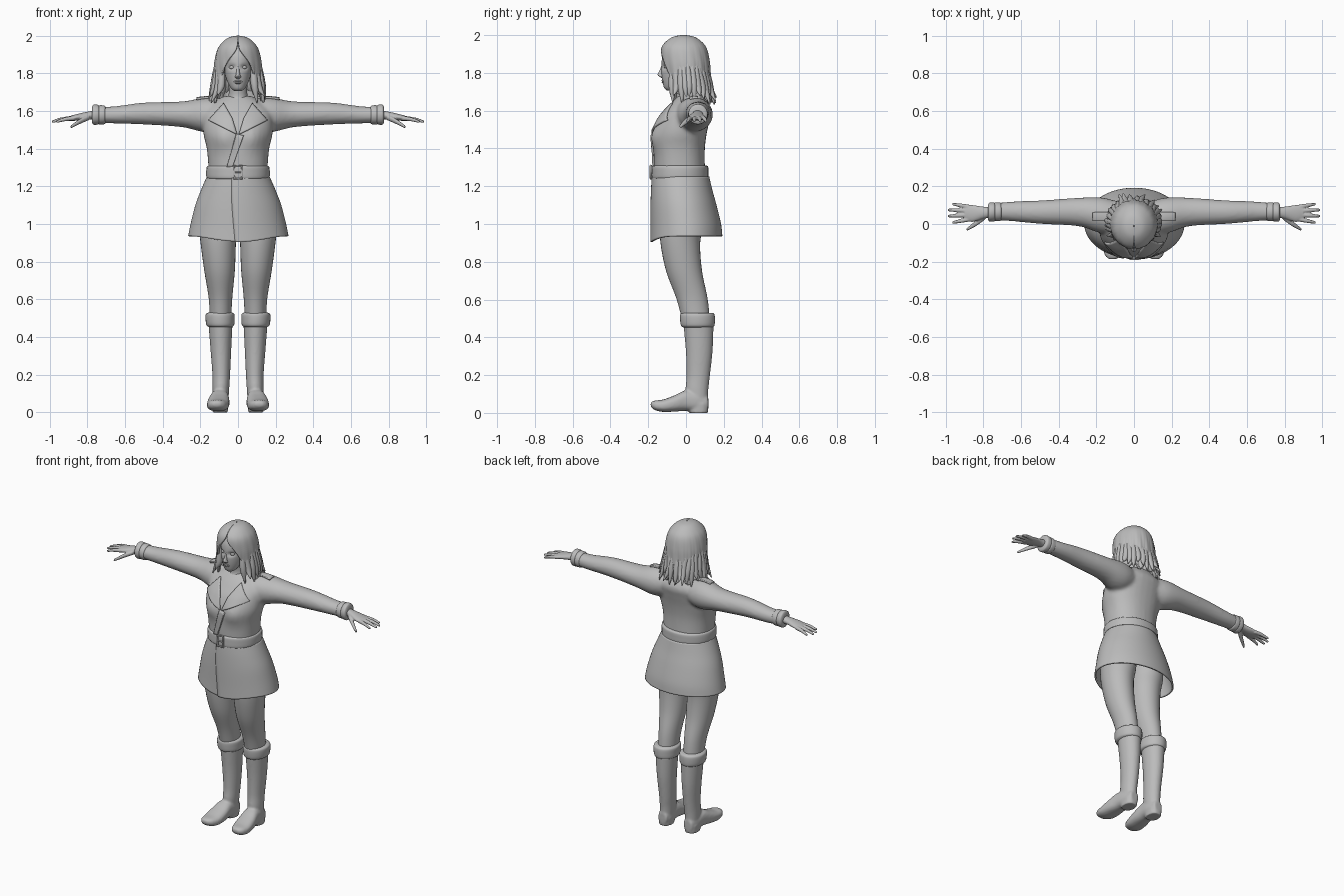
import bpy, bmesh, math, random
from math import sin, cos, pi, exp
from mathutils import Vector
from mathutils.bvhtree import BVHTree

random.seed(4)
if "Cube" in bpy.data.objects:
    bpy.data.objects.remove(bpy.data.objects["Cube"])

grey = bpy.data.materials.new("plain_grey")
grey.use_nodes = True
grey.diffuse_color = (.5, .5, .5, 1)
grey.node_tree.nodes["Principled BSDF"].inputs["Base Color"].default_value = (.5, .5, .5, 1)


def spline(rows, steps):
    """Catmull-Rom interpolation of section rows."""
    out = []
    for i in range(len(rows) - 1):
        p, a, b, n = rows[max(i - 1, 0)], rows[i], rows[i + 1], rows[min(i + 2, len(rows) - 1)]
        for s in range(steps):
            t = s / steps
            out.append([y + t / 2 * (z - x + t * (2 * x - 5 * y + 4 * z - w + t * (3 * (y - z) + w - x)))
                        for x, y, z, w in zip(p, a, b, n)])
    return out + [list(rows[-1])]


def loft(bm, rows, axis=2, sides=32, steps=5, power=1, spiral=0):
    """Rows: position, two centres, two radii, optional front gap angle (open shell)."""
    is_open = len(rows[0]) > 5
    rings = []
    for t, a, b, ra, rb, *gap in spline(rows, steps):
        g = gap[0] if gap else 0
        ring = []
        for k in range(sides):
            u = k / (sides - 1 if is_open else sides)
            ang = -pi / 2 + g + 2 * (pi - g) * u
            grow = 1 + spiral * (1 - u)
            c, s = (math.copysign(abs(f) ** power, f) for f in (cos(ang), sin(ang)))
            co = [a + ra * c * grow, b + rb * s * grow]
            co.insert(axis, t)
            ring.append(bm.verts.new(co))
        rings.append(ring)
    for low, high in zip(rings, rings[1:]):
        for k in range(sides - is_open):
            j = (k + 1) % sides
            bm.faces.new((low[k], low[j], high[j], high[k]))
    if not is_open:
        bm.faces.new(rings[0])
        bm.faces.new(rings[-1])


def finish(name, bm, voxel=0, mirror=False, thick=0):
    bmesh.ops.recalc_face_normals(bm, faces=bm.faces)
    mesh = bpy.data.meshes.new(name)
    bm.to_mesh(mesh)
    bm.free()
    mesh.materials.append(grey)
    obj = bpy.data.objects.new(name, mesh)
    bpy.context.collection.objects.link(obj)
    bpy.ops.object.select_all(action='DESELECT')
    obj.select_set(True)
    bpy.context.view_layer.objects.active = obj
    bpy.ops.object.shade_smooth_by_angle(angle=math.radians(45))
    if voxel:
        remesh = obj.modifiers.new("fuse", 'REMESH')
        remesh.mode, remesh.voxel_size, remesh.use_smooth_shade = 'VOXEL', voxel, True
        relax = obj.modifiers.new("relax", 'SMOOTH')
        relax.factor, relax.iterations = .5, 4
    if thick:
        shell = obj.modifiers.new("thickness", 'SOLIDIFY')
        shell.thickness, shell.offset = thick, 0
    if mirror:
        obj.modifiers.new("mirror", 'MIRROR').use_mirror_merge = False
    return obj


def part(name, *lofts, axis=2, power=1, **kw):
    bm = bmesh.new()
    for rows in lofts:
        loft(bm, rows, axis, power=power)
    return finish(name, bm, **kw)


def drape(name, outline, tree, axis=1, mirror=False):
    """Flat outline pressed on to a surface, from the front or from above."""
    bm = bmesh.new()
    side = -2 if axis == 1 else 3
    points = [Vector((a, side, b) if axis == 1 else (a, b, side)) for a, b in outline]
    bm.faces.new([bm.verts.new(p) for p in points])
    bmesh.ops.triangulate(bm, faces=bm.faces)
    bmesh.ops.subdivide_edges(bm, edges=bm.edges, cuts=9, use_grid_fill=True)
    ray = Vector((0, 1, 0)) if axis == 1 else Vector((0, 0, -1))
    for v in bm.verts:
        hit = tree.ray_cast(v.co, ray)[0]
        if hit:
            v.co = hit - ray * .004
    return finish(name, bm, mirror=mirror, thick=.012)


def tube(name, points, radius, cyclic=False):
    curve = bpy.data.curves.new(name, 'CURVE')
    curve.dimensions, curve.bevel_depth, curve.bevel_resolution = '3D', radius, 2
    line = curve.splines.new('POLY')
    line.points.add(len(points) - 1)
    for p, co in zip(line.points, points):
        p.co = (*co, 1)
    line.use_cyclic_u = cyclic
    curve.materials.append(grey)
    bpy.context.collection.objects.link(bpy.data.objects.new(name, curve))


# Coat body and sleeves fused into one surface
torso = [(1.22, 0, -.03, .155, .135), (1.31, 0, -.035, .158, .135), (1.4, 0, -.035, .166, .135),
         (1.48, 0, -.028, .184, .138), (1.55, 0, -.01, .186, .136), (1.6, 0, .012, .18, .124),
         (1.64, 0, .02, .14, .1), (1.68, 0, .025, .075, .065)]
sleeve = [(.06, .03, 1.585, .08, .075), (.14, .04, 1.58, .095, .09), (.2, .05, 1.58, .092, .088),
          (.3, .064, 1.583, .075, .068), (.5, .063, 1.587, .062, .058), (.65, .067, 1.58, .052, .046),
          (.74, .065, 1.58, .045, .043)]
bm = bmesh.new()
loft(bm, torso, power=.9)
for v in bm.verts:
    if v.co.y < 0:
        v.co.y -= .025 * exp(-((abs(v.co.x) - .08) / .06) ** 2 - ((v.co.z - 1.46) / .065) ** 2)
loft(bm, sleeve, axis=0)
loft(bm, [(-r[0], *r[1:]) for r in sleeve], axis=0)
coat = finish("coat_body_and_sleeves", bm, voxel=.011)
coat_tree = BVHTree.FromObject(coat, bpy.context.evaluated_depsgraph_get())

# Coat details
drape("lapels", [(.005, 1.475), (.155, 1.55), (.075, 1.64), (.03, 1.56)], coat_tree, mirror=True)
drape("front_overlap", [(-.01, 1.48), (.03, 1.47), (-.03, 1.3), (-.06, 1.3)], coat_tree)
drape("epaulettes", [(.1, .02), (.22, .02), (.22, .062), (.1, .062)], coat_tree, axis=2, mirror=True)
part("sleeve_cuffs",
     [(.705, .065, 1.58, .042, .044), (.712, .065, 1.58, .049, .05), (.735, .065, 1.58, .05, .051),
      (.742, .065, 1.58, .045, .046)],
     [(.738, .064, 1.581, .043, .044), (.744, .064, 1.581, .05, .052), (.768, .063, 1.581, .05, .053),
      (.776, .063, 1.58, .038, .04)], axis=0, mirror=True)

# Skirt wraps around and overlaps at the front
bm = bmesh.new()
loft(bm, [(1.25, 0, -.028, .16, .144, -.2), (1.18, 0, -.022, .19, .154, -.18),
          (1.1, 0, -.012, .22, .166, -.14), (1.0, 0, 0, .245, .178, -.09),
          (.935, 0, .003, .258, .182, -.06)], sides=72, spiral=.03)
for v in bm.verts:
    if v.co.y < 0:
        v.co.z -= .03 * (v.co.y / .185) ** 4 * max(0, 1.2 - v.co.z) * 4
finish("coat_skirt", bm, thick=.01)

# Belt and buckle
part("belt", [(1.238, 0, -.032, .155, .14), (1.245, 0, -.032, .167, .15), (1.275, 0, -.032, .169, .151),
              (1.303, 0, -.032, .166, .149), (1.31, 0, -.032, .155, .138)], power=.95)
tube("buckle_frame", [(x, -.186, z) for x, z in ((-.02, 1.24), (.02, 1.24), (.02, 1.31), (-.02, 1.31))],
     .006, cyclic=True)
tube("buckle_prong", [(-.02, -.187, 1.275), (.02, -.187, 1.275)], .004)

# Legs and boots
part("legs", [(.45, .093, .06, .055, .07), (.6, .093, .033, .062, .082), (.75, .098, -.01, .081, .095),
              (.9, .105, -.03, .094, .105), (1.0, .105, -.02, .102, .115), (1.1, .1, -.01, .09, .1)],
     mirror=True)
bm = bmesh.new()
loft(bm, [(.04, .093, .065, .04, .05), (.12, .091, .058, .044, .06), (.2, .089, .065, .047, .062),
          (.33, .091, .07, .055, .071), (.47, .093, .066, .064, .08)])
loft(bm, [(.118, .093, .05, .03, .035), (.06, .094, .058, .045, .05), (0, .098, .065, .05, .054),
          (-.06, .103, .05, .058, .043), (-.12, .108, .038, .057, .033), (-.165, .112, .04, .043, .025),
          (-.187, .114, .045, .02, .012)], axis=1, power=.8)
loft(bm, [(-.001, .095, .066, .04, .05), (.05, .094, .066, .044, .053)], power=.8)
finish("boots", bm, voxel=.007, mirror=True)
part("boot_cuffs", [(.452, .094, .062, .06, .076), (.462, .094, .062, .073, .088), (.49, .095, .061, .077, .092),
                    (.52, .095, .06, .076, .091), (.53, .095, .06, .062, .08)], mirror=True)

# Hands: palm, thumb and four fingers fused
bm = bmesh.new()
loft(bm, [(.75, .063, 1.58, .028, .025), (.8, .06, 1.576, .032, .021), (.86, .056, 1.566, .045, .017),
          (.9, .06, 1.56, .038, .012)], axis=0)
fingers = [(.87, .09, .965, .106), (.88, .07, .99, .075), (.88, .048, .988, .042), (.87, .026, .965, .008)]
for x, y, tip_x, tip_y in fingers:
    loft(bm, [(x, y, 1.562, .012, .012), ((x + tip_x) / 2, (y + tip_y) / 2, 1.557, .011, .011),
              (tip_x, tip_y, 1.543, .007, .007)], axis=0, sides=12)
loft(bm, [(.79, .04, 1.568, .016, .015), (.84, .003, 1.545, .015, .014), (.89, -.03, 1.515, .008, .008)],
     axis=0, sides=12)
finish("hands", bm, voxel=.004, mirror=True)

# Head with eye sockets, and facial features
bm = bmesh.new()
loft(bm, [(1.706, 0, -.08, .018, .02), (1.72, 0, -.077, .036, .038), (1.75, 0, -.06, .054, .064),
          (1.79, 0, -.04, .068, .09), (1.84, 0, -.03, .076, .1), (1.9, 0, -.02, .085, .102),
          (1.95, 0, -.015, .06, .075), (1.975, 0, -.012, .02, .02)], sides=48, steps=8)
for v in bm.verts:
    if v.co.y < -.06:
        v.co.y += .014 * exp(-((abs(v.co.x) - .032) / .018) ** 2 - ((v.co.z - 1.833) / .013) ** 2)
finish("head", bm)
part("nose", [(1.773, 0, -.125, .008, .004), (1.782, 0, -.13, .016, .014), (1.793, 0, -.131, .012, .019),
              (1.815, 0, -.126, .008, .013), (1.845, 0, -.12, .006, .008)])
part("eyes", [(1.824, .032, -.105, .006, .004), (1.828, .032, -.105, .014, .011),
              (1.838, .032, -.105, .014, .011), (1.842, .032, -.105, .006, .004)], mirror=True)
part("lips", [(1.744, 0, -.119, .01, .003), (1.75, 0, -.12, .019, .009), (1.755, 0, -.121, .023, .006),
              (1.76, 0, -.122, .019, .008), (1.766, 0, -.122, .008, .003)])
part("neck", [(1.56, 0, -.03, .09, .075), (1.64, 0, -.01, .065, .06), (1.68, 0, 0, .05, .05),
              (1.76, 0, -.005, .05, .055)])

# Hair shell, open at the face, with combed ridges and a ragged hem
bm = bmesh.new()
loft(bm, [(1.995, 0, -.012, .003, .003, 0), (1.985, 0, -.012, .048, .055, 0), (1.955, 0, -.012, .085, .097, .03),
          (1.92, 0, -.01, .106, .117, .12), (1.86, 0, -.004, .119, .123, .5), (1.8, 0, .002, .123, .121, .72),
          (1.74, 0, .012, .129, .115, .82), (1.69, 0, .022, .137, .108, .9), (1.66, 0, .027, .14, .105, 1)],
     sides=120)
for v in bm.verts:
    x, y, z = v.co
    ang, fall = math.atan2(x, -y), max(0, min(1, (1.97 - z) * 4))
    v.co.xy *= 1 + fall * (.02 * sin(ang * 15 + z * 20) + .012 * sin(ang * 37))
    v.co.z += .022 * sin(ang * 11) * max(0, 1.74 - z) * 10
finish("hair_shell", bm, thick=.012)

# Hanging tapered locks around the shell
bm = bmesh.new()
count = 24
for i in range(count):
    ang = .8 + (2 * pi - 1.6) * i / (count - 1)
    end, flick = 1.655 + random.uniform(-.025, .03), random.uniform(.14, .175)
    rows = []
    for z, reach, wide in ((1.9, .106, .004), (1.82, .118, .015), (1.73, .13, .02), (end, flick, .003)):
        turn = ang + random.uniform(-.06, .06)
        rows.append((z, sin(turn) * reach, .09 * (1.86 - z) - cos(turn) * reach * .88, wide, wide))
    loft(bm, rows, sides=10)
finish("hair_locks", bm)
